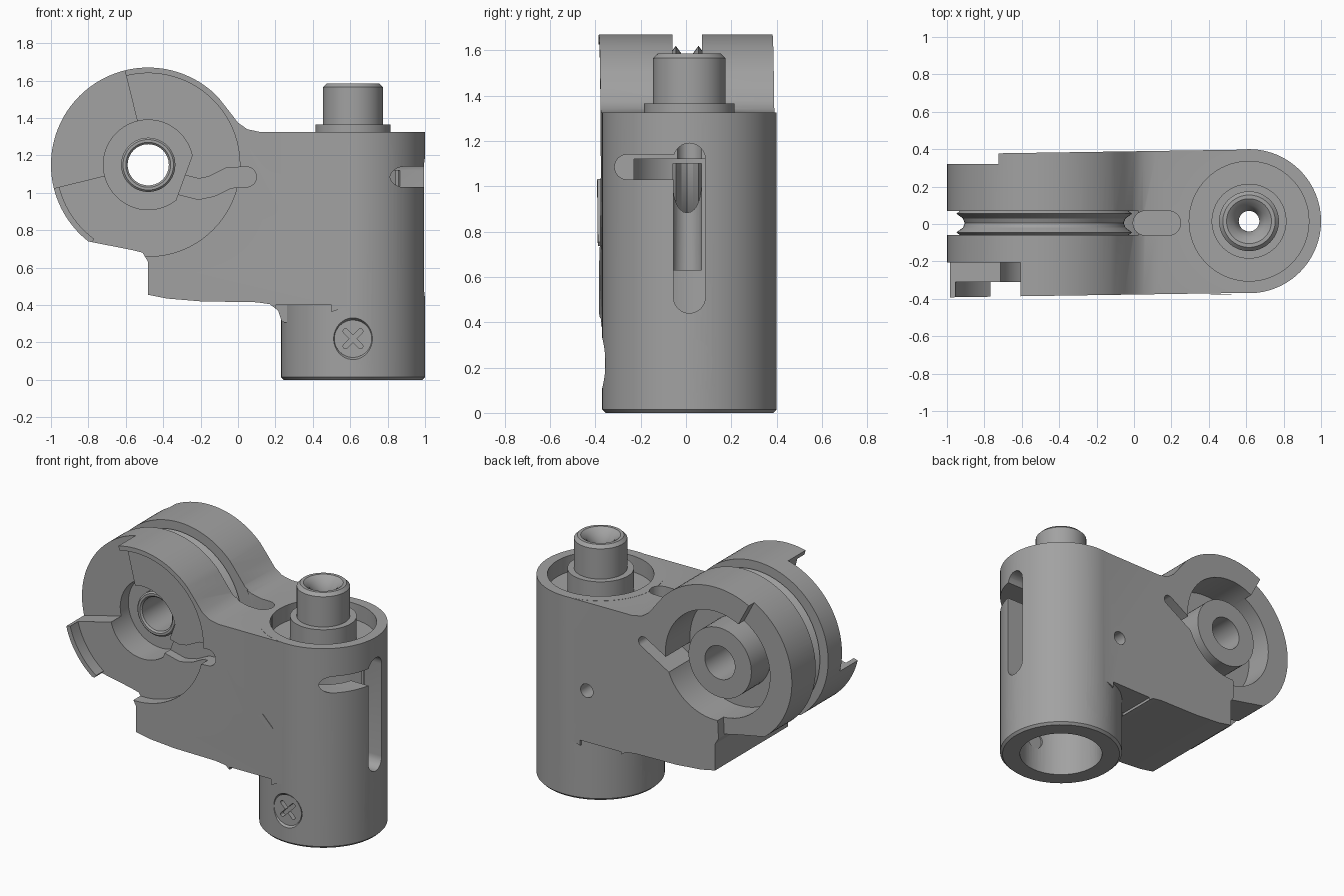
import bpy, bmesh, math
from mathutils import Vector

if "Cube" in bpy.data.objects:
    bpy.data.objects.remove(bpy.data.objects["Cube"])

grey = bpy.data.materials.new("machined grey")
grey.use_nodes = True
GREY = (0.36, 0.36, 0.36, 1)
grey.diffuse_color = GREY
grey.node_tree.nodes["Principled BSDF"].inputs["Base Color"].default_value = GREY

HUB = (-0.48, 1.15)          # wheel centre in x, z
PX, PY = 0.615, 0.015        # upright barrel axis
SURF = {"X": lambda u, v, w: (w, u, v),
        "Y": lambda u, v, w: (u, w, v),
        "Z": lambda u, v, w: (u, v, w)}


def finish(bm, name):
    bmesh.ops.recalc_face_normals(bm, faces=bm.faces)
    mesh = bpy.data.meshes.new(name)
    bm.to_mesh(mesh)
    bm.free()
    ob = bpy.data.objects.new(name, mesh)
    bpy.context.collection.objects.link(ob)
    mesh.materials.append(grey)
    return ob


def prism(name, pts, a, b, axis="Y"):
    bm = bmesh.new()
    lo, hi = [[bm.verts.new(SURF[axis](u, v, w)) for u, v in pts] for w in (a, b)]
    bm.faces.new(lo)
    bm.faces.new(hi)
    for i in range(len(pts)):
        j = (i + 1) % len(pts)
        bm.faces.new((lo[i], lo[j], hi[j], hi[i]))
    return finish(bm, name)


def arc(c, r, start, end, n=32):
    steps = [math.radians(start + (end - start) * i / n) for i in range(n + 1)]
    return [(c[0] + r * math.cos(t), c[1] + r * math.sin(t)) for t in steps]


def disc(c, r, n=64):
    return arc(c, r, 0, 360, n)[:-1]


def stadium(p, q, r):
    t = math.degrees(math.atan2(q[1] - p[1], q[0] - p[0]))
    return arc(q, r, t - 90, t + 90, 12) + arc(p, r, t + 90, t + 270, 12)


def sector(start, end, r=0.7):
    return [HUB] + arc(HUB, r, start, end)


def cone(name, p, q, r1, r2, n=48):
    p, q = Vector(p), Vector(q)
    bm = bmesh.new()
    bmesh.ops.create_cone(bm, cap_ends=True, segments=n, radius1=r1, radius2=r2, depth=(q - p).length)
    rot = (q - p).to_track_quat("Z", "Y").to_matrix()
    for v in bm.verts:
        v.co = rot @ v.co + (p + q) / 2
    return finish(bm, name)


def lathe(name, profile, centre, axis, n=64):
    """Revolve a closed (radius, height) profile into a ring."""
    bm = bmesh.new()
    rings = []
    for i in range(n):
        t = 2 * math.pi * i / n
        rings.append([bm.verts.new(SURF[axis](centre[0] + r * math.cos(t), centre[1] + r * math.sin(t), h))
                      for r, h in profile])
    for i in range(n):
        a, b = rings[i], rings[(i + 1) % n]
        for k in range(len(profile)):
            m = (k + 1) % len(profile)
            bm.faces.new((a[k], a[m], b[m], b[k]))
    return finish(bm, name)


def combine(ob, other, op="DIFFERENCE"):
    mod = ob.modifiers.new("cut", "BOOLEAN")
    mod.operation, mod.solver, mod.object = op, "EXACT", other
    bpy.context.view_layer.objects.active = ob
    bpy.ops.object.modifier_apply(modifier=mod.name)
    bpy.data.objects.remove(other)


def smooth(ob):
    bpy.ops.object.select_all(action="DESELECT")
    ob.select_set(True)
    bpy.context.view_layer.objects.active = ob
    bpy.ops.object.shade_smooth_by_angle(angle=math.radians(28))


# Arm: wheel housing flowing into the flat plate
outline = arc(HUB, 0.52, 44, 232, 64) + [
    (-0.57, 0.695), (-0.51, 0.68), (-0.48, 0.63), (-0.48, 0.455), (-0.38, 0.435), (-0.2, 0.42),
    (0.1, 0.415), (0.17, 0.405), (0.215, 0.37), (0.235, 0.31), (0.3, 0.3),
    (PX, 0.4), (PX, 1.325), (0.12, 1.325), (0.05, 1.34), (0.0, 1.375), (-0.05, 1.44)]
body = prism("main_body", outline, -0.383, 0.383)
for v in body.data.vertices:                       # slight taper of the plate sides
    v.co.y += PY + (v.co.x - PX) * 0.015
# keep the fillet under the plate inside the barrel's round shape
combine(body, prism("fillet_trim", [(0.2, -0.5), (0.5, -0.5), (0.5, -0.28), (0.2, -0.1)], 0, 0.4, "Z"))
combine(body, prism("fillet_trim", [(0.2, 0.5), (0.5, 0.5), (0.5, 0.31), (0.2, 0.13)], 0, 0.4, "Z"))

# Upright barrel
barrel = lathe("barrel", [(0.1, 0), (0.37, 0), (0.385, 0.015), (0.385, 1.326), (0.1, 1.326)], (PX, PY), "Z", 96)
combine(body, barrel, "UNION")
combine(body, prism("bore", disc((PX, PY), 0.26), -0.1, 1.12, "Z"))
combine(body, prism("top_recess", disc((PX, PY), 0.32), 1.22, 1.5, "Z"))

# Front of the wheel: dished face, open sector, stepped pocket, curved cable channel
face = arc(HUB, 0.49, -100, 193, 64) + arc(HUB, 0.49, 193, 260)[1:]
combine(body, prism("front_face", face, -0.6, -0.31))
combine(body, prism("rim_gap", sector(234, 262), -0.6, -0.31))
combine(body, prism("open_sector", sector(104, 194), -0.6, -0.205))
combine(body, prism("front_pocket", arc(HUB, 0.24, 12, 308, 48), -0.6, -0.12))
channel = [(-0.33, 1.05), (-0.21, 1.02), (-0.14, 1.035), (-0.05, 1.08), (0.045, 1.085)]
for p, q in zip(channel, channel[1:]):
    combine(body, prism("channel", stadium(p, q, 0.054), -0.6, -0.25))

# Back of the wheel: low ring sector, round pocket, slanted slot
combine(body, prism("low_ring", sector(118, 267), 0.32, 0.6))
combine(body, prism("back_pocket", disc(HUB, 0.36), 0.13, 0.6))
combine(body, prism("slanted_slot", stadium((0.04, 1.17), (-0.53, 0.83), 0.035), 0.13, 0.6))

# Cable groove round the wheel, slot into the barrel
groove = [(0.545, -0.06), (0.45, -0.06), (0.47, -0.045), (0.435, -0.02), (0.425, 0.005),
          (0.435, 0.03), (0.47, 0.055), (0.45, 0.07), (0.545, 0.07)]
combine(body, lathe("cable_groove", groove, HUB, "Y", 96))
combine(body, prism("cable_slot", stadium((0.06, 0.005), (0.185, 0.005), 0.065), 0.63, 1.6, "Z"))
combine(body, prism("cable_window", [(0.1, 0.63), (0.5, 0.63), (0.5, 1.1), (0.1, 1.1)], -0.058, 0.068))

# Barrel side slot with its sideways branch
combine(body, prism("side_slot", stadium((PY, 0.51), (PY, 1.12), 0.07), 0.7, 1.2, "X"))
combine(body, prism("side_branch", stadium((-0.26, 1.085), (0.0, 1.085), 0.055), 0.7, 1.2, "X"))

# Four countersunk holes round the foot, one plain hole in the back
for dx, dy in ((1, 0), (-1, 0), (0, 1), (0, -1)):
    def at(d):
        return (PX + dx * d, PY + dy * d, 0.22)
    combine(body, cone("countersink", at(0.29), at(0.41), 0.06, 0.125))
    combine(body, cone("screw_hole", at(0.2), at(0.35), 0.059, 0.059))
combine(body, prism("pin_hole", disc((0.45, 0.74), 0.045, 32), 0.1, 0.6))

# Axle hole and pin passage
combine(body, prism("axle_hole", disc(HUB, 0.11), -0.6, 0.6))
combine(body, prism("pin_passage", disc((PX, PY), 0.055, 32), 1, 1.5, "Z"))
smooth(body)

# Hub sleeves on both sides of the wheel
smooth(lathe("back_hub", [(0.11, 0.1), (0.23, 0.1), (0.23, 0.33), (0.11, 0.33)], HUB, "Y"))
smooth(lathe("front_hub", [(0.11, -0.1), (0.145, -0.1), (0.145, -0.16), (0.135, -0.17), (0.12, -0.17), (0.11, -0.16)],
             HUB, "Y"))

# Top pin with collar and dished end
smooth(lathe("top_pin", [(0.055, 1.2), (0.2, 1.2), (0.2, 1.365), (0.16, 1.365), (0.16, 1.565), (0.14, 1.585),
                         (0.12, 1.585), (0.085, 1.56), (0.055, 1.5)], (PX, PY), "Z"))

# Cross-head screw at the front of the foot
screw = cone("front_screw", (PX, -0.25, 0.22), (PX, -0.357, 0.22), 0.062, 0.1)
for s in (1, -1):
    p, q = (PX - 0.04, 0.22 - 0.04 * s), (PX + 0.04, 0.22 + 0.04 * s)
    combine(screw, prism("cross", stadium(p, q, 0.013), -0.5, -0.325))
smooth(screw)

# Small slanted mark on the front of the plate
prism("front_mark", [(0.41, 0.8), (0.44, 0.82), (0.52, 0.74), (0.49, 0.72)], -0.376, -0.373)
